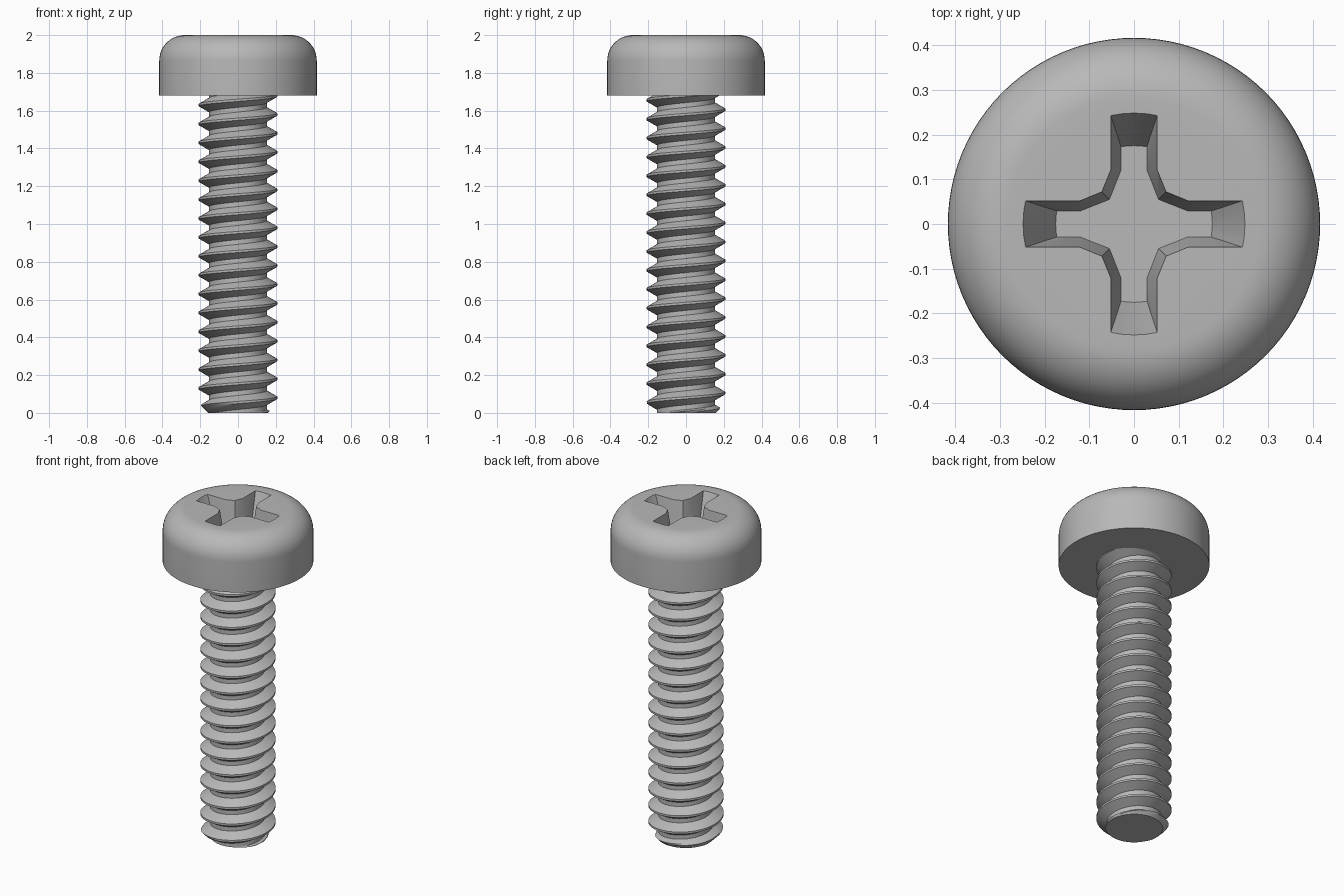
import bpy, bmesh
from math import sin, cos, pi, radians, hypot

cube = bpy.data.objects.get("Cube")
if cube:
    bpy.data.objects.remove(cube, do_unlink=True)

steel = bpy.data.materials.new("grey_steel")
steel.use_nodes = True
GREY = (0.48, 0.48, 0.48, 1)
steel.diffuse_color = GREY
steel.node_tree.nodes["Principled BSDF"].inputs["Base Color"].default_value = GREY


def make_object(name, bm):
    bmesh.ops.recalc_face_normals(bm, faces=bm.faces)
    mesh = bpy.data.meshes.new(name)
    bm.to_mesh(mesh)
    bm.free()
    mesh.materials.append(steel)
    obj = bpy.data.objects.new(name, mesh)
    bpy.context.collection.objects.link(obj)
    return obj


def select_only(obj):
    bpy.ops.object.select_all(action='DESELECT')
    obj.select_set(True)
    bpy.context.view_layer.objects.active = obj


def smooth(obj):
    select_only(obj)
    bpy.ops.object.shade_smooth_by_angle(angle=radians(25))


HEAD_R, HEAD_Z, TOP, FILLET = 0.417, 1.68, 2.0, 0.135


def build_head():
    # Rounded pan profile spun about the z axis
    profile = [(HEAD_R, HEAD_Z)]
    for i in range(13):
        a = i / 12 * pi / 2
        profile.append((HEAD_R - FILLET + FILLET * cos(a), TOP - FILLET + FILLET * sin(a)))
    n = 96
    bm = bmesh.new()
    rings = [[bm.verts.new((r * cos(2 * pi * i / n), r * sin(2 * pi * i / n), z))
              for i in range(n)] for r, z in profile]
    for low, high in zip(rings, rings[1:]):
        for i in range(n):
            j = (i + 1) % n
            bm.faces.new((low[i], low[j], high[j], high[i]))
    bm.faces.new(rings[0])
    bm.faces.new(rings[-1])
    return make_object("head", bm)


def cross_outline(half, reach, corner):
    # One arm with a curved end and one inner corner, turned four times
    end = hypot(reach, half)
    tip = [(reach, -half)]
    for k in (-0.5, 0, 0.5):
        tip.append(((end ** 2 - (k * half) ** 2) ** 0.5, k * half))
    tip += [(reach, half), (0.121, half), (corner, corner), (half, 0.121)]
    points = []
    for q in range(4):
        c, s = round(cos(q * pi / 2)), round(sin(q * pi / 2))
        points += [(x * c - y * s, x * s + y * c) for x, y in tip]
    return points


def cut_recess(head, depth=0.17):
    # Tapered cross-shaped driver recess
    upper = cross_outline(0.052, 0.243, 0.072)
    lower = cross_outline(0.029, 0.173, 0.055)
    extra = 0.02
    bm = bmesh.new()
    floor = [bm.verts.new((x, y, TOP - depth)) for x, y in lower]
    rim = []
    for (ux, uy), (lx, ly) in zip(upper, lower):
        t = 1 + extra / depth
        rim.append(bm.verts.new((lx + (ux - lx) * t, ly + (uy - ly) * t, TOP + extra)))
    n = len(floor)
    for i in range(n):
        j = (i + 1) % n
        bm.faces.new((floor[i], floor[j], rim[j], rim[i]))
    bm.faces.new(floor)
    bm.faces.new(rim)
    cutter = make_object("recess_cutter", bm)
    cutter.hide_render = True
    cut = head.modifiers.new("recess", 'BOOLEAN')
    cut.operation = 'DIFFERENCE'
    cut.solver = 'EXACT'
    cut.object = cutter
    select_only(head)
    bpy.ops.object.modifier_apply(modifier=cut.name)
    bpy.data.objects.remove(cutter, do_unlink=True)


def build_shank(radius=0.208, depth=0.055, pitch=0.1, start=0.18, n=64):
    # Right-hand helical thread: crest, sloped flanks and root
    crest, root = 0.06, 0.375
    flank = [crest + (root - crest) * k / 4 for k in range(5)]
    offsets = [-f for f in reversed(flank)] + flank
    bm = bmesh.new()
    rows = []
    for turn in range(-3, 17):
        for f in offsets:
            thread_r = radius - depth * (abs(f) - crest) / (root - crest)
            row = []
            for i in range(n + 1):
                a = 2 * pi * i / n
                z = start + pitch * (turn + f + i / n)
                r = min(thread_r, 0.158 + max(z, 0))  # chamfered tip
                row.append(bm.verts.new((r * cos(a), r * sin(a), z)))
            rows.append(row)
    for low, high in zip(rows, rows[1:]):
        for i in range(n):
            bm.faces.new((low[i], low[i + 1], high[i + 1], high[i]))
    bmesh.ops.remove_doubles(bm, verts=bm.verts, dist=0.0002)
    # Trim both ends square and close them
    for z, direction in ((0, -1), (HEAD_Z + 0.01, 1)):
        bmesh.ops.bisect_plane(bm, geom=bm.verts[:] + bm.edges[:] + bm.faces[:],
                               plane_co=(0, 0, z), plane_no=(0, 0, direction),
                               clear_outer=True)
    bmesh.ops.holes_fill(bm, edges=[e for e in bm.edges if e.is_boundary], sides=0)
    return make_object("threaded_shank", bm)


head = build_head()
cut_recess(head)
smooth(head)
smooth(build_shank())
